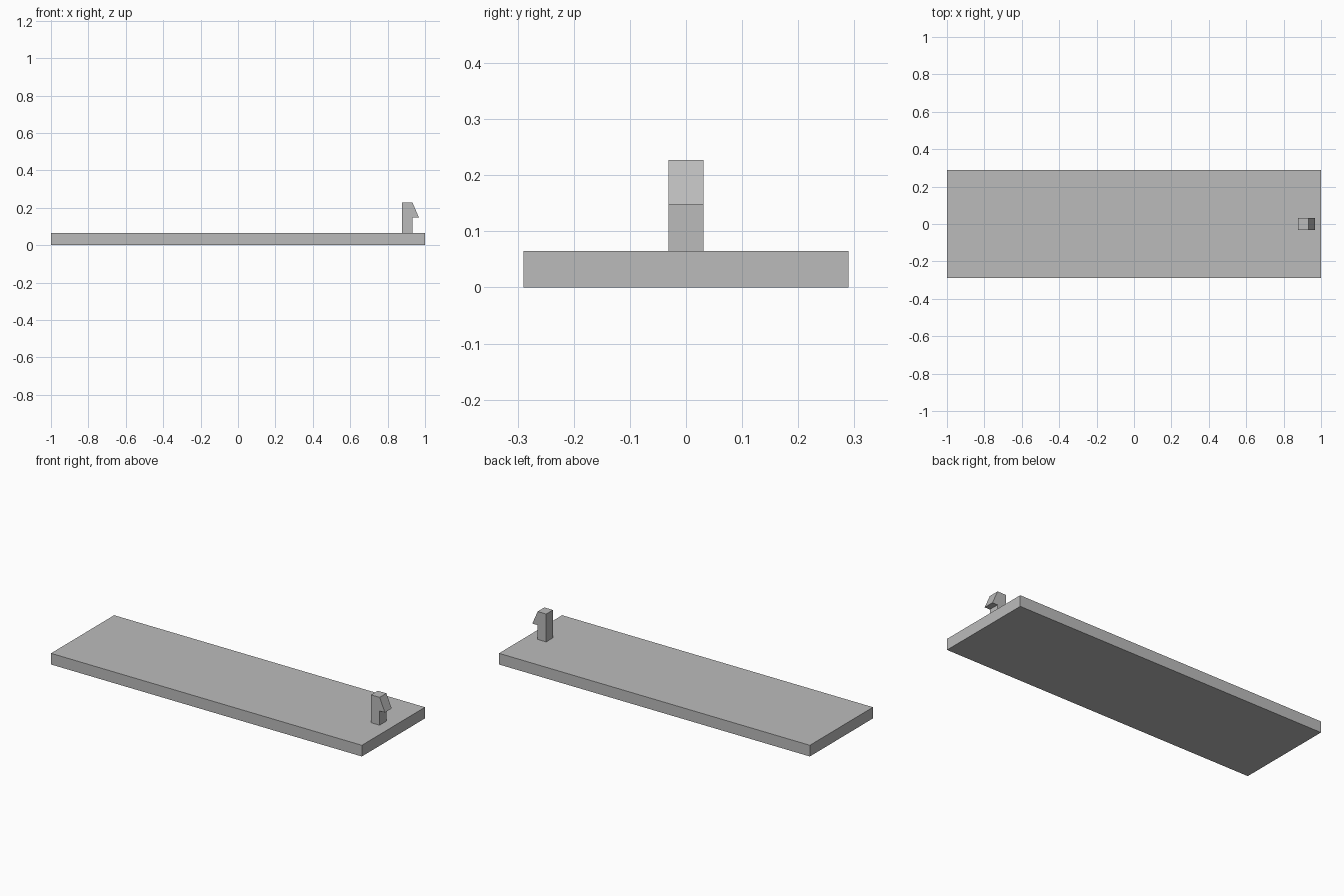
import bpy
import bmesh

cube = bpy.data.objects.get("Cube")
if cube:
    bpy.data.objects.remove(cube, do_unlink=True)

grey = bpy.data.materials.new("plain_grey")
grey.use_nodes = True
colour = (0.5, 0.5, 0.5, 1)
grey.diffuse_color = colour
grey.node_tree.nodes["Principled BSDF"].inputs["Base Color"].default_value = colour


def extrude_profile(name, profile, half_depth):
    """Extrude an x-z outline symmetrically along y."""
    bm = bmesh.new()
    face = bm.faces.new([bm.verts.new((x, -half_depth, z)) for x, z in profile])
    result = bmesh.ops.extrude_face_region(bm, geom=[face])
    moved = [v for v in result["geom"] if isinstance(v, bmesh.types.BMVert)]
    bmesh.ops.translate(bm, verts=moved, vec=(0, 2 * half_depth, 0))
    bmesh.ops.recalc_face_normals(bm, faces=bm.faces)
    mesh = bpy.data.meshes.new(name)
    bm.to_mesh(mesh)
    bm.free()
    mesh.materials.append(grey)
    obj = bpy.data.objects.new(name, mesh)
    bpy.context.collection.objects.link(obj)
    return obj


# Flat rectangular plate
top = 0.065
extrude_profile("base_plate", [(-1, 0), (1, 0), (1, top), (-1, top)], 0.29)

# Upright snap clip with an outward barb
extrude_profile("snap_clip", [
    (0.878, top), (0.933, top), (0.933, 0.148),
    (0.967, 0.148), (0.933, 0.227), (0.878, 0.227),
], 0.031)
